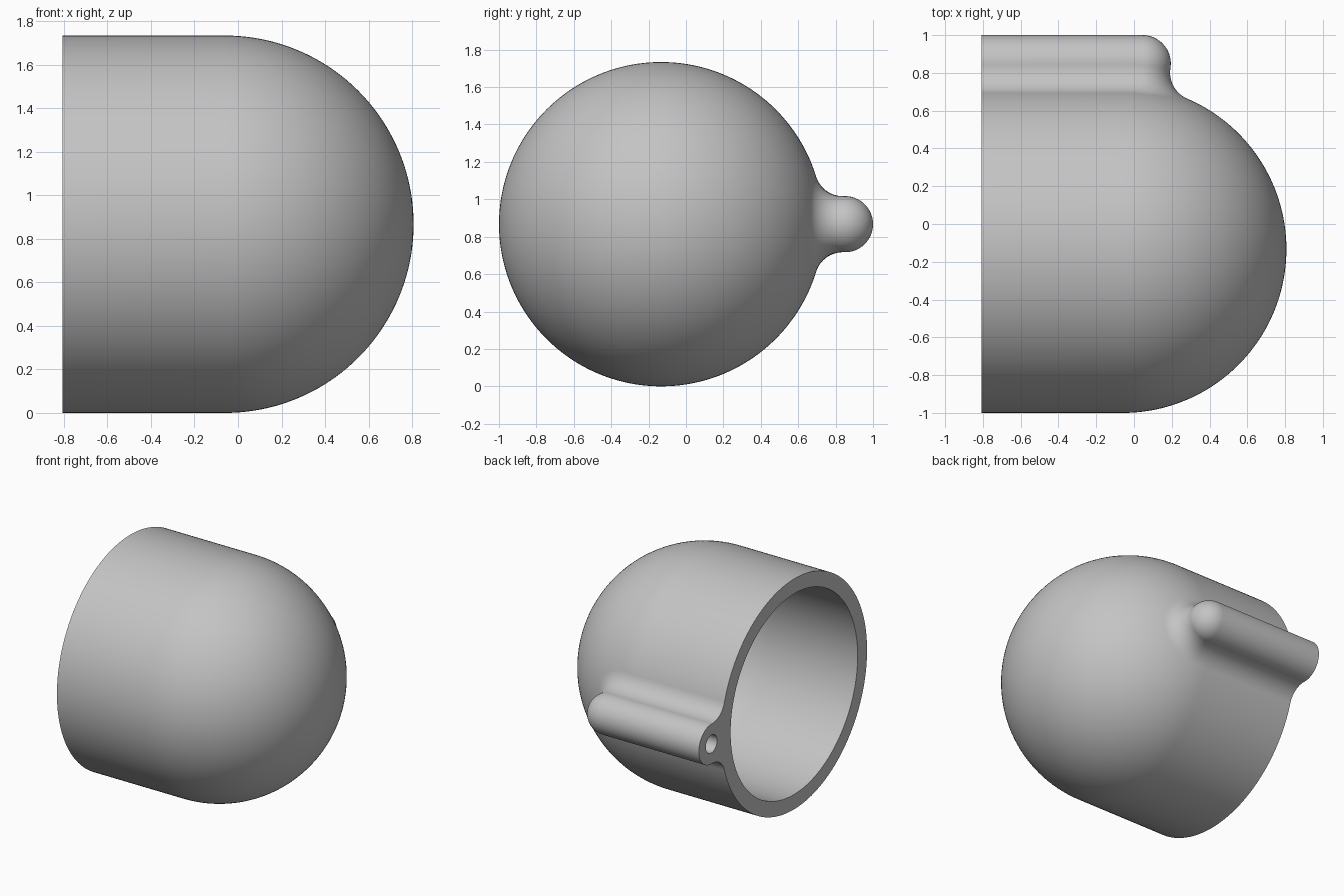
import bpy, bmesh
from math import sin, cos, pi, sqrt, atan2
from mathutils import Vector

cube = bpy.data.objects.get("Cube")
if cube:
    bpy.data.objects.remove(cube)

OPEN_X = -0.807                      # plane of the open end
BODY_Y, MID_Z = -0.133, 0.867        # body axis
BODY_R, INNER_R, BODY_END = 0.867, 0.755, -0.06
TUBE_R, BORE_R, TUBE_END = 0.15, 0.067, 0.045
GAP = 0.983                          # distance between the two axes
FILLET = 0.15
ORIGIN = Vector((0, BODY_Y, MID_Z))

grey = bpy.data.materials.new("plain grey")
grey.use_nodes = True
colour = (0.55, 0.55, 0.55, 1)
grey.diffuse_color = colour
grey.node_tree.nodes["Principled BSDF"].inputs["Base Color"].default_value = colour


def finish(name, bm):
    mesh = bpy.data.meshes.new(name)
    bm.to_mesh(mesh)
    bm.free()
    mesh.materials.append(grey)
    obj = bpy.data.objects.new(name, mesh)
    bpy.context.collection.objects.link(obj)
    bpy.ops.object.select_all(action='DESELECT')
    obj.select_set(True)
    bpy.context.view_layer.objects.active = obj
    bpy.ops.object.shade_smooth_by_angle(angle=pi / 6)
    return obj


def skin(name, rows, closed, flip):
    """Join rows of points into a surface."""
    bm = bmesh.new()
    grid = [[bm.verts.new(p + ORIGIN) for p in row] for row in rows]
    n = len(rows[0])
    for a, b in zip(grid, grid[1:]):
        for j in range(n if closed else n - 1):
            k = (j + 1) % n
            bm.faces.new((a[j], a[k], b[k], b[j]))
    if flip:
        bmesh.ops.reverse_faces(bm, faces=bm.faces[:])
    bmesh.ops.remove_doubles(bm, verts=bm.verts[:], dist=1e-5)
    return finish(name, bm)


def ring(x, r, y, count):
    return [Vector((x, y + r * cos(2 * pi * j / count), r * sin(2 * pi * j / count)))
            for j in range(count)]


def domed(r, end, steps):
    """Straight side followed by a quarter circle."""
    return [(OPEN_X, r)] + [(end + r * sin(t), r * cos(t))
                            for t in (pi / 2 * i / steps for i in range(steps + 1))]


def revolve(name, profile, y, count, flip=False):
    return skin(name, [ring(x, r, y, count) for x, r in profile], True, flip)


# Shells of the domed body and the side tube
revolve("body_outer", domed(BODY_R, BODY_END, 40), 0, 160)
revolve("body_inner", domed(INNER_R, BODY_END, 40), 0, 160, True)
revolve("side_tube", domed(TUBE_R, TUBE_END, 16), GAP, 64)
revolve("tube_bore", [(OPEN_X, BORE_R), (TUBE_END, BORE_R), (TUBE_END, 0)], GAP, 48, True)


# Rolling-ball fillet between body and tube
def ball(x):
    """Ball centre at x: its y, and the square of its z."""
    body_sq = (BODY_R + FILLET) ** 2 - max(0, x - BODY_END) ** 2
    tube_sq = (TUBE_R + FILLET) ** 2 - max(0, x - TUBE_END) ** 2
    y = (body_sq - tube_sq + GAP ** 2) / (2 * GAP)
    return y, tube_sq - (y - GAP) ** 2


def arc(x, side, steps=16):
    y, z_sq = ball(x)
    c = Vector((x, y, side * sqrt(max(z_sq, 0))))
    to_body = (Vector((min(x, BODY_END), 0, 0)) - c).normalized()
    to_tube = (Vector((min(x, TUBE_END), GAP, 0)) - c).normalized()
    return [c + FILLET * to_body.slerp(to_tube, j / steps) for j in range(steps + 1)]


low, tip = TUBE_END, TUBE_END + TUBE_R + FILLET
for _ in range(50):
    mid = (low + tip) / 2
    if ball(mid)[1] > 0:
        low = mid
    else:
        tip = mid
stations = [OPEN_X] + [BODY_END + (tip - BODY_END) * sin(pi / 2 * i / 32) for i in range(33)]
rows = [arc(x, 1) for x in stations] + [arc(x, -1) for x in reversed(stations[:-1])]
skin("blend_fillet", rows, False, True)


# Flat rim around the mouth and the bore
def sweep(r, y, start, stop, steps):
    return [Vector((OPEN_X, y + r * cos(a), r * sin(a)))
            for a in (start + (stop - start) * i / steps for i in range(1, steps))]


upper, lower = arc(OPEN_X, 1), arc(OPEN_X, -1)
body_a = atan2(upper[0].z, upper[0].y)
tube_a = atan2(upper[-1].z, upper[-1].y - GAP)
outline = (sweep(BODY_R, 0, body_a, 2 * pi - body_a, 150) + lower
           + sweep(TUBE_R, GAP, -tube_a, tube_a, 32) + upper[::-1])
bm = bmesh.new()
for loop in (outline, ring(OPEN_X, INNER_R, 0, 160), ring(OPEN_X, BORE_R, GAP, 48)):
    verts = [bm.verts.new(p + ORIGIN) for p in loop]
    for a, b in zip(verts, verts[1:] + verts[:1]):
        bm.edges.new((a, b))
bmesh.ops.triangle_fill(bm, use_beauty=True, edges=bm.edges[:], normal=(-1, 0, 0))
bm.normal_update()
bmesh.ops.reverse_faces(bm, faces=[f for f in bm.faces if f.normal.x > 0])
finish("rim", bm)
